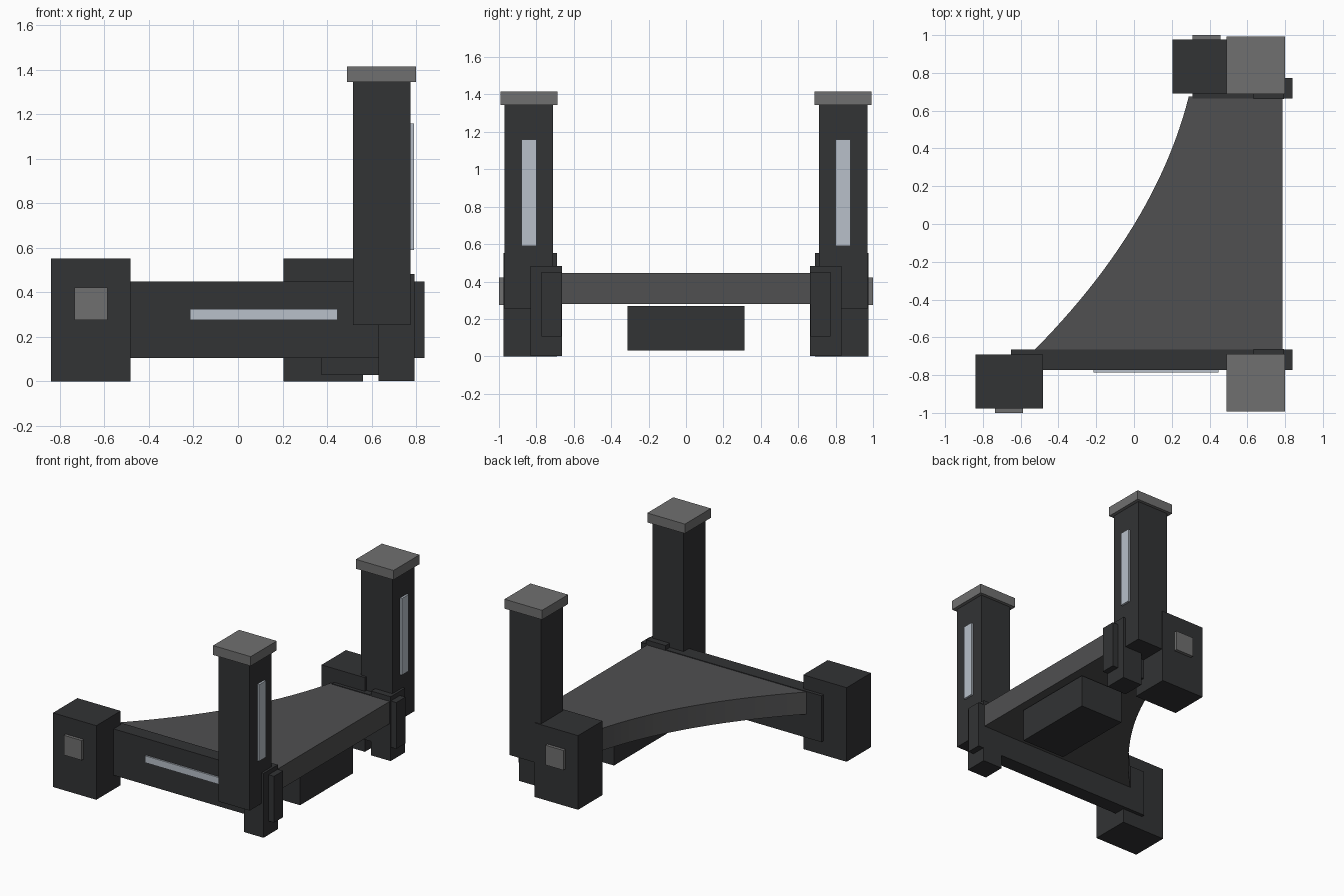
import bpy, bmesh
from mathutils import Vector

if "Cube" in bpy.data.objects:
    bpy.data.objects.remove(bpy.data.objects["Cube"])


def material(name, r, g, b):
    m = bpy.data.materials.new(name)
    m.diffuse_color = (r, g, b, 1)
    m.use_nodes = True
    m.node_tree.nodes["Principled BSDF"].inputs["Base Color"].default_value = m.diffuse_color
    return m


DARK = material("dark_shell", 0.032, 0.033, 0.035)
DECK = material("deck_grey", 0.08, 0.08, 0.082)
TRIM = material("trim_grey", 0.16, 0.16, 0.16)
LIGHT = material("pale_strip", 0.48, 0.53, 0.59)


def finish(name, bm, mat):
    bmesh.ops.recalc_face_normals(bm, faces=bm.faces)
    me = bpy.data.meshes.new(name)
    bm.to_mesh(me)
    bm.free()
    me.materials.append(mat)
    ob = bpy.data.objects.new(name, me)
    bpy.context.collection.objects.link(ob)
    return ob


def box(name, xs, ys, zs, mat):
    bm = bmesh.new()
    bmesh.ops.create_cube(bm, size=1)
    for v in bm.verts:
        v.co = Vector((lo + hi) / 2 + c * (hi - lo) for c, (lo, hi) in zip(v.co, (xs, ys, zs)))
    return finish(name, bm, mat)


# Parts repeated on the front (-y) and back (+y) sides; y given as distance from centre
for side, s in (("front", -1), ("back", 1)):
    def sided(part, xs, ys, zs, mat):
        box(f"{side}_{part}", xs, sorted((s * ys[0], s * ys[1])), zs, mat)

    # upright post with cap and light strip
    sided("post", (0.517, 0.775), (0.71, 0.97), (0.253, 1.345), DARK)
    sided("post_cap", (0.49, 0.80), (0.687, 0.993), (1.345, 1.415), TRIM)
    sided("post_strip", (0.77, 0.79), (0.80, 0.88), (0.59, 1.16), LIGHT)
    # small foot under the post
    sided("foot", (0.632, 0.793), (0.663, 0.832), (0.003, 0.482), DARK)
    # side beam, longer at the front
    sided("beam", (-0.65 if s < 0 else 0.31, 0.838), (0.665, 0.773), (0.105, 0.45), DARK)
    # end block with hub plate, offset between the two sides
    x = -0.84 if s < 0 else 0.205
    sided("end_block", (x, x + 0.357), (0.69, 0.977), (0, 0.552), DARK)
    sided("hub_plate", (x + 0.105, x + 0.253), (0.97, 1.0), (0.275, 0.422), TRIM)

# Light strip on the front beam
box("front_beam_strip", (-0.215, 0.448), (-0.785, -0.765), (0.275, 0.326), LIGHT)
# Box slung under the deck
box("underside_box", (0.375, 0.73), (-0.312, 0.312), (0.03, 0.27), DARK)

# Deck with a curved outer edge (quadratic curve), extruded upward
a, c, b = Vector((0.29, 0.675)), Vector((0.115, -0.02)), Vector((-0.535, -0.675))
N = 24
outline = [Vector((0.785, -0.675)), Vector((0.785, 0.675))]
for i in range(N + 1):
    t = i / N
    outline.append(a * (1 - t) ** 2 + c * 2 * t * (1 - t) + b * t * t)
bm = bmesh.new()
face = bm.faces.new([bm.verts.new((p.x, p.y, 0.28)) for p in outline])
top = bmesh.ops.extrude_face_region(bm, geom=[face], use_keep_orig=True)["geom"]
bmesh.ops.translate(bm, vec=(0, 0, 0.165), verts=[g for g in top if isinstance(g, bmesh.types.BMVert)])
finish("deck", bm, DECK)
